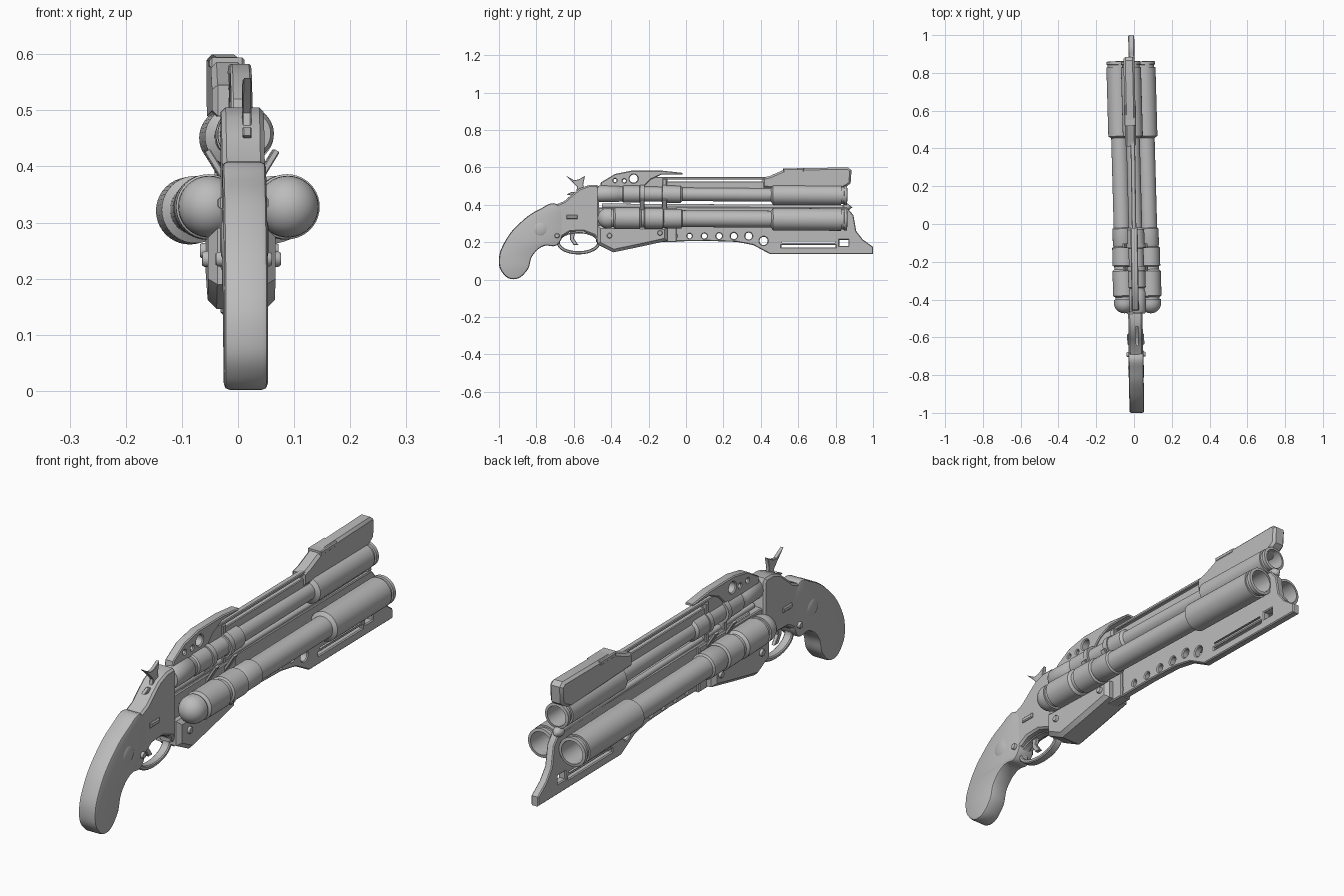
import bpy, bmesh, math
from mathutils import Matrix

if "Cube" in bpy.data.objects:
    bpy.data.objects.remove(bpy.data.objects["Cube"], do_unlink=True)

GREY = (0.5, 0.5, 0.5, 1)
steel = bpy.data.materials.new("plain grey")
steel.use_nodes = True
steel.diffuse_color = GREY
steel.node_tree.nodes["Principled BSDF"].inputs["Base Color"].default_value = GREY

FRAME_YAW, BARREL_YAW, BARREL_PITCH = 0.015, 0.028, -0.006
# Maps a profile drawn in (y, z) and extruded in x
SIDE_ON = Matrix(((0, 0, 1, 0), (1, 0, 0, 0), (0, 1, 0, 0), (0, 0, 0, 1)))


def finish(name, bm, place, angle=35):
    bmesh.ops.remove_doubles(bm, verts=bm.verts, dist=0.0001)
    bmesh.ops.recalc_face_normals(bm, faces=bm.faces)
    mesh = bpy.data.meshes.new(name)
    bm.to_mesh(mesh)
    bm.free()
    mesh.materials.append(steel)
    obj = bpy.data.objects.new(name, mesh)
    bpy.context.collection.objects.link(obj)
    obj.matrix_world = place
    bpy.ops.object.select_all(action="DESELECT")
    obj.select_set(True)
    bpy.context.view_layer.objects.active = obj
    bpy.ops.object.shade_smooth_by_angle(angle=math.radians(angle))
    return obj


def turned(x=0, yaw=FRAME_YAW):
    return Matrix.Translation((x, 0, 0)) @ Matrix.Rotation(yaw, 4, "Z")


def plate(name, outline, half, holes=(), smooth=False, bevel=0.004, place=None):
    """Side profile with holes, extruded across x with chamfered edges."""
    curve = bpy.data.curves.new(name, "CURVE")
    curve.dimensions, curve.fill_mode = "2D", "BOTH"
    curve.extrude, curve.bevel_depth = half - bevel, bevel
    curve.offset, curve.bevel_resolution = -bevel, 1 if smooth else 0
    curve.resolution_u = 6
    for loop, rounded in [(outline, smooth)] + [(h, False) for h in holes]:
        spline = curve.splines.new("BEZIER")
        spline.bezier_points.add(len(loop) - 1)
        spline.use_cyclic_u = True
        spline.resolution_u = 6 if rounded else 1
        for point, (y, z) in zip(spline.bezier_points, loop):
            point.co = (y, z, 0)
            kind = "AUTO" if rounded else "VECTOR"
            point.handle_left_type = point.handle_right_type = kind
    temp = bpy.data.objects.new(name + "_curve", curve)
    bpy.context.collection.objects.link(temp)
    bpy.context.view_layer.update()
    graph = bpy.context.evaluated_depsgraph_get()
    mesh = bpy.data.meshes.new_from_object(temp.evaluated_get(graph))
    bm = bmesh.new()
    bm.from_mesh(mesh)
    bm.transform(SIDE_ON)
    bpy.data.objects.remove(temp, do_unlink=True)
    bpy.data.meshes.remove(mesh)
    return finish(name, bm, place or turned())


def oval(y, z, a, b=None, count=20):
    b = b or a
    steps = [math.tau * i / count for i in range(count)]
    return [(y + a * math.cos(t), z + b * math.sin(t)) for t in steps]


def box(y0, z0, y1, z1):
    return [(y0, z0), (y1, z0), (y1, z1), (y0, z1)]


def lathe(name, profile, x, z, place=None, sides=40):
    """Revolves (y, radius) points around an axis along y."""
    bm = bmesh.new()
    verts = [bm.verts.new((r, y, 0)) for y, r in profile]
    edges = [bm.edges.new(pair) for pair in zip(verts, verts[1:])]
    bmesh.ops.spin(bm, geom=verts + edges, cent=(0, 0, 0), axis=(0, 1, 0),
                   angle=math.tau, steps=sides)
    aim = Matrix.Rotation(BARREL_YAW, 4, "Z") @ Matrix.Rotation(BARREL_PITCH, 4, "X")
    return finish(name, bm, place or Matrix.Translation((x + 0.007, 0, z)) @ aim, 40)


def pin(name, y, z, radius, half):
    lathe(name, [(-half, 0), (-half, radius * 0.8), (-half + 0.004, radius),
                 (half - 0.004, radius), (half, radius * 0.8), (half, 0)], 0, 0,
          turned() @ Matrix.Translation((0, y, z)) @ Matrix.Rotation(math.pi / 2, 4, "Z"), 24)


# Grip and rear frame
plate("grip", [(-0.92, 0.002), (-0.98, 0.035), (-1, 0.10), (-0.97, 0.20), (-0.88, 0.31),
               (-0.785, 0.375), (-0.69, 0.403), (-0.66, 0.30), (-0.69, 0.185),
               (-0.76, 0.18), (-0.82, 0.13), (-0.85, 0.05)], 0.039, smooth=True, bevel=0.01)
plate("rear_frame", [(-0.72, 0.39), (-0.65, 0.42), (-0.61, 0.455), (-0.57, 0.487),
                     (-0.52, 0.505), (-0.475, 0.505), (-0.465, 0.49), (-0.465, 0.18),
                     (-0.49, 0.235), (-0.55, 0.258), (-0.62, 0.255), (-0.67, 0.225),
                     (-0.70, 0.18), (-0.73, 0.18)], 0.038, bevel=0.008)
pin("grip_medallion", -0.78, 0.27, 0.036, 0.042)
pin("grip_screw", -0.69, 0.235, 0.013, 0.05)
plate("frame_latch", box(-0.64, 0.325, -0.58, 0.345), 0.045)

# Trigger, guard and hammer
plate("trigger_guard", oval(-0.575, 0.195, 0.115, 0.06, 32), 0.018,
      [oval(-0.575, 0.2, 0.1, 0.048, 32)])
plate("trigger", [(-0.62, 0.26), (-0.59, 0.26), (-0.6, 0.22), (-0.575, 0.185),
                  (-0.6, 0.185), (-0.62, 0.215)], 0.008, bevel=0.002)
plate("hammer", [(-0.645, 0.558), (-0.60, 0.532), (-0.575, 0.535), (-0.54, 0.555),
                 (-0.55, 0.51), (-0.54, 0.47), (-0.59, 0.46), (-0.582, 0.495),
                 (-0.605, 0.52)], 0.008, bevel=0.002, place=turned(0.007))
plate("hammer_spur", [(-0.64, 0.455), (-0.61, 0.45), (-0.59, 0.42), (-0.56, 0.42),
                      (-0.57, 0.46), (-0.61, 0.47)], 0.008, bevel=0.002, place=turned(0.007))

# Wide receiver block under the barrels
plate("receiver", [(-0.475, 0.29), (-0.475, 0.19), (-0.39, 0.146), (-0.25, 0.175),
                   (-0.10, 0.208), (-0.10, 0.285)], 0.06, bevel=0.016)
plate("receiver_core", box(-0.48, 0.20, -0.05, 0.385), 0.025)
for y, z in [(-0.14, 0.25), (-0.41, 0.235)]:
    pin("receiver_pin", y, z, 0.014, 0.07)

# Perforated underframe reaching the muzzle
round_holes = [oval(-0.06 + 0.079 * i, 0.233, 0.011 + 0.0015 * i) for i in range(6)]
round_holes.append(oval(0.415, 0.207, 0.022))
slots = [box(0.51, 0.192, 0.80, 0.207), box(0.51, 0.172, 0.80, 0.184),
         box(0.82, 0.18, 0.868, 0.212)]
plate("underframe", [(-0.4, 0.20), (0.12, 0.207), (0.27, 0.202), (0.36, 0.185), (0.45, 0.136),
                     (1, 0.136), (1, 0.175), (0.945, 0.215), (0.91, 0.26), (0.895, 0.345),
                     (0.86, 0.385), (-0.4, 0.39)], 0.016, round_holes + slots)
lathe("center_rod", [(-0.45, 0), (-0.45, 0.012), (0.84, 0.012), (0.845, 0.02),
                     (0.865, 0.02), (0.89, 0)], -0.005, 0.392, sides=20)

# Two lower barrels with domed rears and hollow muzzles
dome = [(-0.418 - 0.055 * math.cos(t), 0.055 * math.sin(t))
        for t in [i * math.pi / 16 for i in range(9)]]
lower = dome + [(-0.40, 0.055), (-0.40, 0.047), (-0.388, 0.047), (-0.38, 0.058),
                (-0.25, 0.058), (-0.24, 0.048), (-0.225, 0.048), (-0.22, 0.056),
                (-0.125, 0.056), (-0.12, 0.048), (-0.11, 0.052), (-0.025, 0.052),
                (-0.02, 0.045), (0.455, 0.045), (0.465, 0.06), (0.83, 0.06),
                (0.83, 0.053), (0.843, 0.053), (0.845, 0.059), (0.86, 0.059),
                (0.862, 0.047), (0.65, 0.045), (0.65, 0)]
for side, x in (("right", -0.07), ("left", 0.07)):
    lathe(side + "_barrel", lower, x, 0.326)

# Upper barrel
upper = [(-0.475, 0), (-0.475, 0.038), (-0.465, 0.044), (-0.36, 0.044), (-0.355, 0.04),
         (-0.34, 0.04), (-0.335, 0.046), (-0.25, 0.046), (-0.245, 0.04), (-0.13, 0.04),
         (-0.125, 0.046), (-0.03, 0.046), (-0.02, 0.036), (0.455, 0.036), (0.465, 0.053),
         (0.83, 0.053), (0.83, 0.046), (0.843, 0.046), (0.845, 0.052), (0.86, 0.052),
         (0.862, 0.041), (0.65, 0.039), (0.65, 0)]
lathe("upper_barrel", upper, 0, 0.456)

# Clamps joining the barrels
for y in (-0.235, -0.115):
    lathe("upper_clamp", [(y - 0.012, 0.03), (y - 0.012, 0.05), (y + 0.012, 0.05),
                          (y + 0.012, 0.03)], 0, 0.456)
    plate("clamp_post", box(y - 0.012, 0.37, y + 0.012, 0.54), 0.018)
    for lean, x in ((-1, 0.042), (1, -0.035)):
        tilt = turned(x) @ Matrix.Translation((0, y, 0.39)) @ Matrix.Rotation(-lean * 0.55, 4, "Y")
        plate("clamp_strut", box(-0.012, -0.04, 0.012, 0.045), 0.006, bevel=0.002, place=tilt)

# Top cover, sighting rib and front shroud
plate("top_cover", [(-0.46, 0.49), (-0.455, 0.52), (-0.38, 0.565), (-0.29, 0.583),
                    (-0.13, 0.583), (-0.02, 0.571), (-0.02, 0.562), (-0.13, 0.562),
                    (-0.19, 0.535), (-0.24, 0.485)], 0.019,
      [oval(-0.28, 0.54, 0.022), oval(-0.33, 0.528, 0.009), oval(-0.38, 0.53, 0.009)])
plate("sight_rib", box(-0.24, 0.47, 0.46, 0.549), 0.012, [box(-0.1, 0.524, 0.42, 0.535)],
      bevel=0.003)
plate("front_shroud", [(0.41, 0.49), (0.41, 0.545), (0.45, 0.555), (0.53, 0.59), (0.56, 0.595),
                       (0.865, 0.6), (0.885, 0.585), (0.88, 0.515), (0.86, 0.50),
                       (0.82, 0.48)], 0.029, bevel=0.01, place=turned(-0.008, 0.022))
plate("shroud_sight", box(0.52, 0.575, 0.63, 0.594), 0.031, place=turned(-0.008, 0.022))
